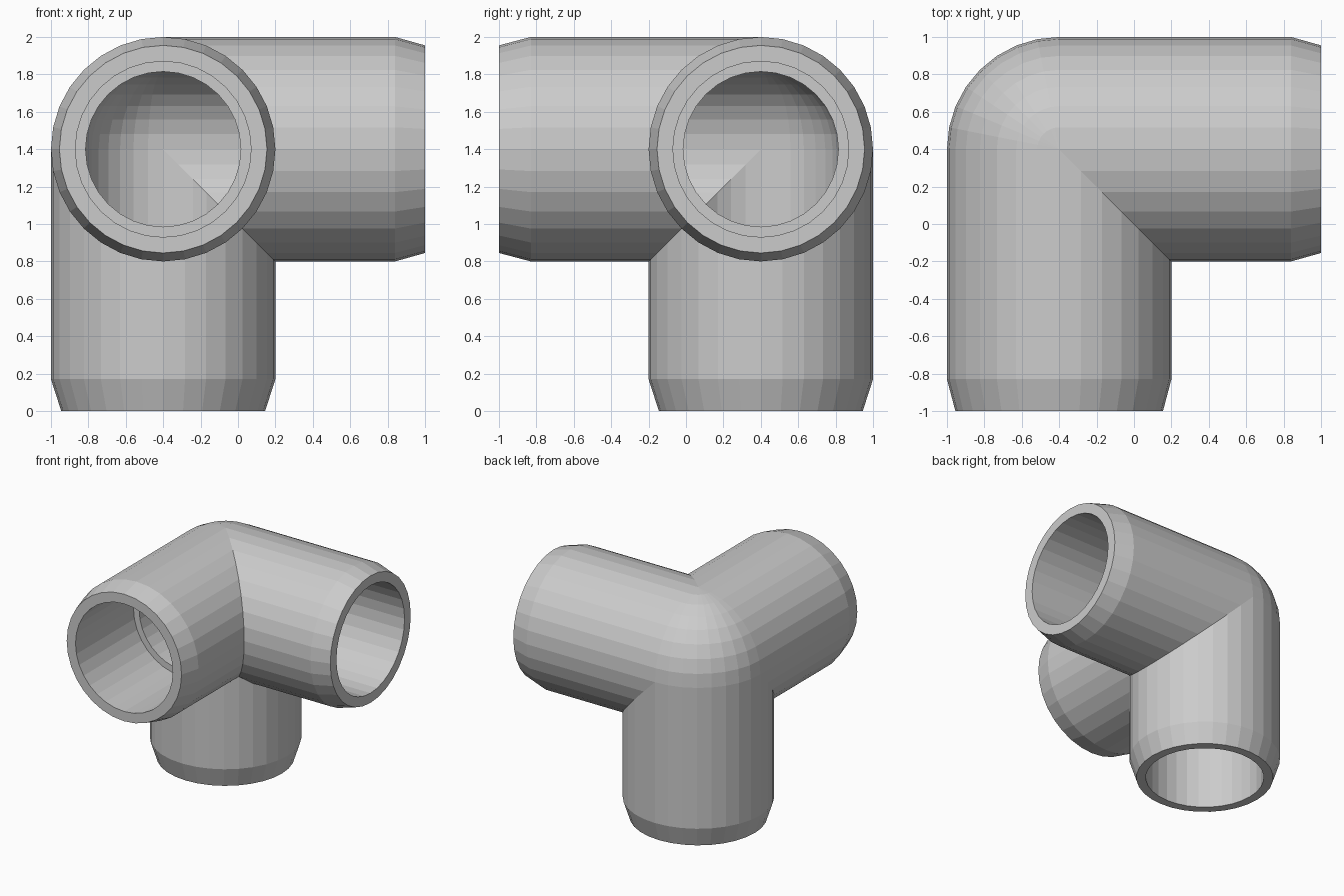
import bpy, bmesh
from math import sin, cos, pi
from mathutils import Vector

if "Cube" in bpy.data.objects:
    bpy.data.objects.remove(bpy.data.objects["Cube"])

SIDES = 32
OUTER, SOCKET, BORE = 0.6, 0.47, 0.415
LENGTH, LEDGE = 1.4, 0.6
CENTRE = Vector((-0.4, 0.4, 1.4))
AXES = [Vector((1, 0, 0)), Vector((0, -1, 0)), Vector((0, 0, -1))]

bm = bmesh.new()


def skin(rows):
    """Bridge a list of equally long point rows with faces."""
    grid = [[bm.verts.new(p) for p in row] for row in rows]
    for r0, r1 in zip(grid, grid[1:]):
        for i in range(len(r0) - 1):
            bm.faces.new((r0[i], r0[i + 1], r1[i + 1], r1[i]))


def arm(u, v, w, chamfer, lip):
    """Tube arm along u; its inner end is mitred against arms v and w."""
    # (distance along arm, radius); None = mitre line
    profile = [(None, OUTER), (LENGTH - chamfer, OUTER), (LENGTH, lip),
               (LENGTH, SOCKET), (LEDGE, SOCKET), (LEDGE, BORE), (None, BORE)]
    rows = []
    for t, r in profile:
        row = []
        for i in range(SIDES + 1):
            b, c = r * cos(2 * pi * i / SIDES), r * sin(2 * pi * i / SIDES)
            d = max(0, b, c) if t is None else t
            row.append(CENTRE + u * d + v * b + w * c)
        rows.append(row)
    skin(rows)


def corner(r):
    """Sphere octant that rounds off the back of the joint."""
    n = SIDES // 4
    u, v, w = AXES
    skin([[CENTRE - r * (w * sin(a) + (u * cos(b) + v * sin(b)) * cos(a))
           for b in (j * pi / 2 / n for j in range(n + 1))]
          for a in (i * pi / 2 / n for i in range(n + 1))])


# three socket arms: right, front, down
for k, (chamfer, lip) in enumerate([(0.16, 0.555), (0.17, 0.555), (0.17, 0.545)]):
    arm(AXES[k], AXES[(k + 1) % 3], AXES[(k + 2) % 3], chamfer, lip)

# rounded outer and inner corner
corner(OUTER)
corner(BORE)

# weld into one shell per surface
bmesh.ops.remove_doubles(bm, verts=bm.verts, dist=1e-4)
bmesh.ops.dissolve_degenerate(bm, edges=bm.edges, dist=1e-5)
bmesh.ops.recalc_face_normals(bm, faces=bm.faces)

mesh = bpy.data.meshes.new("corner_pipe_fitting")
bm.to_mesh(mesh)
bm.free()
fitting = bpy.data.objects.new("corner_pipe_fitting", mesh)
bpy.context.collection.objects.link(fitting)
